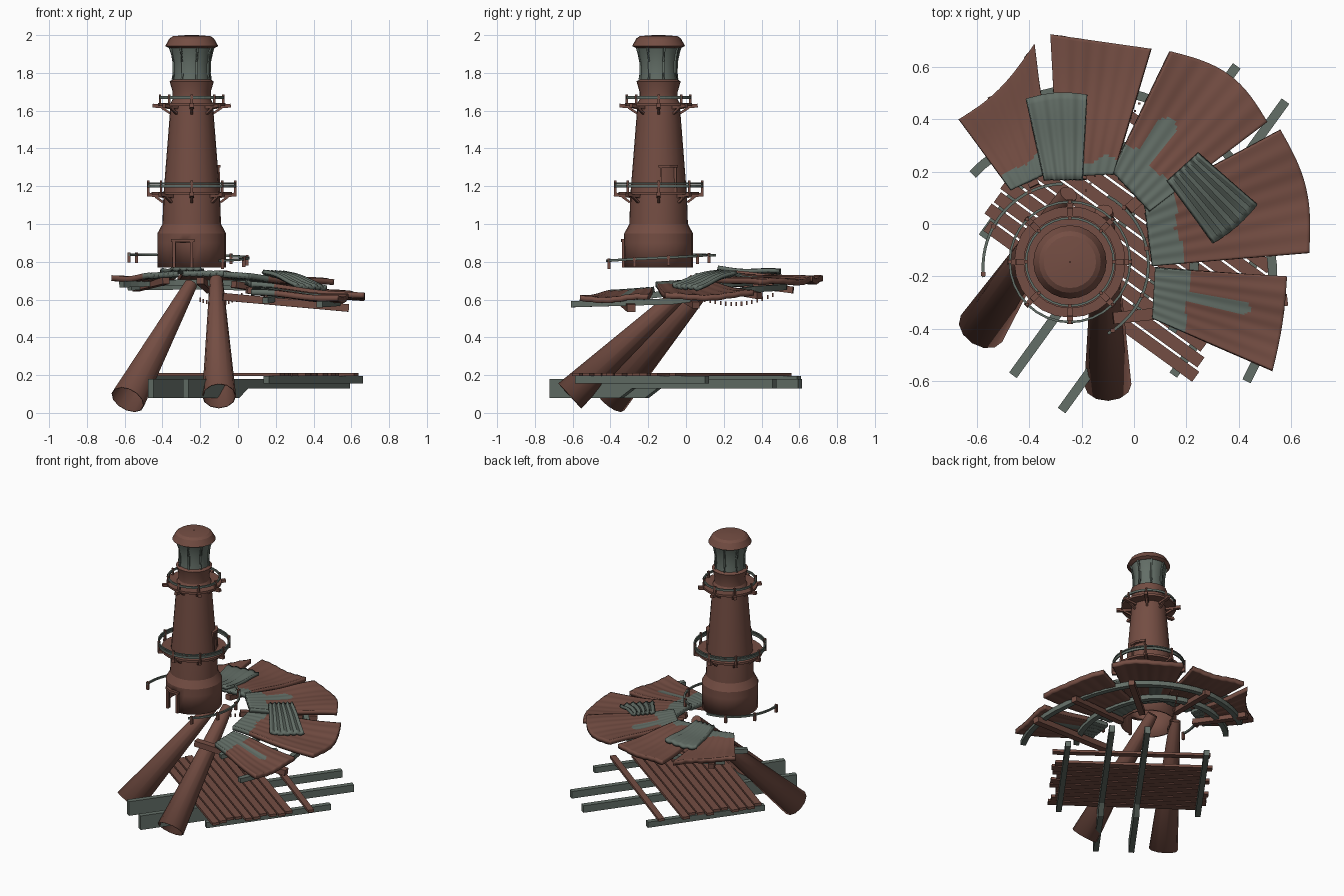
import bpy, bmesh, math, random
from mathutils import Vector as V

if "Cube" in bpy.data.objects:
    bpy.data.objects.remove(bpy.data.objects["Cube"])
random.seed(4)
CX, CY = -0.245, -0.145          # tower axis
Z = V((0, 0, 1))

def mat(name, c):
    m = bpy.data.materials.new(name)
    m.diffuse_color = (*c, 1)
    m.use_nodes = True
    m.node_tree.nodes["Principled BSDF"].inputs["Base Color"].default_value = m.diffuse_color
    return m
RED = mat("rust_red", (0.175, 0.075, 0.056))
GRAY = mat("weathered_gray", (0.125, 0.157, 0.135))

def shade(ob, deg):
    bpy.context.view_layer.objects.active = ob
    ob.select_set(True)
    bpy.ops.object.shade_smooth_by_angle(angle=math.radians(deg))
    ob.select_set(False)

def make(name, verts, faces, mats, smooth=0):
    me = bpy.data.meshes.new(name)
    me.from_pydata([tuple(v) for v in verts], [], faces)
    for m in mats:
        me.materials.append(m)
    ob = bpy.data.objects.new(name, me)
    bpy.context.collection.objects.link(ob)
    bm = bmesh.new(); bm.from_mesh(me)
    bmesh.ops.recalc_face_normals(bm, faces=bm.faces)
    bm.to_mesh(me); bm.free()
    if smooth:
        shade(ob, smooth)
    return ob

def sweep(name, pts, w, h, m=RED):
    """Rectangular bar along a list of points."""
    pts = [V(p) for p in pts]
    vs, fs, n = [], [], len(pts)
    for i, p in enumerate(pts):
        d = (pts[min(i + 1, n - 1)] - pts[max(i - 1, 0)]).normalized()
        s = d.cross(Z) if abs(d.z) < 0.99 else V((1, 0, 0))
        s.normalize()
        u = s.cross(d)
        vs += [p + s * a * w / 2 + u * b * h / 2 for a, b in ((-1, -1), (1, -1), (1, 1), (-1, 1))]
    for i in range(n - 1):
        fs += [(4*i + k, 4*i + (k+1) % 4, 4*i + 4 + (k+1) % 4, 4*i + 4 + k) for k in range(4)]
    fs += [(0, 1, 2, 3), tuple(4*n - 4 + k for k in range(4))]
    return make(name, vs, fs, [m])

def lathe(name, prof, m=RED, n=24, skip=None, closed=False):
    """Turn (radius, z) points about the tower axis."""
    vs, fs = [], []
    for r, z in prof:
        vs += [(CX + r*math.cos(2*math.pi*k/n), CY + r*math.sin(2*math.pi*k/n), z) for k in range(n)]
    rows = len(prof)
    for i in range(rows if closed else rows - 1):
        j = (i + 1) % rows
        for k in range(n):
            if not (skip and skip(i, k)):
                fs.append((i*n + k, i*n + (k+1) % n, j*n + (k+1) % n, j*n + k))
    return make(name, vs, fs, [m], 31 if n < 20 else 20)

def polar(a, r, z):
    a = math.radians(a)
    return V((CX + r*math.cos(a), CY + r*math.sin(a), z))

def arc(a0, a1, r, z, n=24):
    return [polar(a0 + (a1-a0)*i/n, r, z) for i in range(n + 1)]

# tower shell with an open doorway in the front of the base
tower = lathe("tower_wall", [(0.182, 0.77), (0.182, 0.90), (0.182, 0.95), (0.155, 1.0), (0.15, 1.15),
              (0.113, 1.62), (0.112, 1.64), (0.101, 1.66), (0.101, 1.70), (0.117, 1.755), (0.10, 1.765), (0.002, 1.766)],
              skip=lambda i, k: i == 0 and k in (16, 17))
sol = tower.modifiers.new("wall", 'SOLIDIFY')
sol.thickness, sol.offset = 0.012, -1
for a in (240, 270):
    sweep("door_post", [polar(a, 0.187, 0.77), polar(a, 0.187, 0.905)], 0.016, 0.016)
sweep("door_lintel", [polar(236, 0.188, 0.912), polar(255, 0.196, 0.912), polar(274, 0.188, 0.912)], 0.02, 0.016)
# upper door facing right
for a in (5, 38):
    sweep("gallery_door_post", [polar(a, 0.147, 1.17), polar(a, 0.142, 1.30)], 0.012, 0.012)
sweep("gallery_door_lintel", [polar(0, 0.143, 1.305), polar(21, 0.15, 1.305), polar(42, 0.143, 1.305)], 0.02, 0.014)

# lantern room and cap
lathe("lantern_glass", [(0.1, 1.76), (0.096, 1.80), (0.098, 1.86), (0.108, 1.91), (0.118, 1.94)], GRAY, 12)
for k in range(8):
    a = k*45 + 15
    sweep("lantern_rib", [polar(a, r, z) for r, z in ((0.104, 1.765), (0.099, 1.80), (0.101, 1.86), (0.111, 1.91), (0.119, 1.935))], 0.01, 0.01, GRAY)
lathe("cap", [(0.002, 1.932), (0.12, 1.932), (0.14, 1.942), (0.136, 1.95), (0.118, 1.982), (0.1, 1.994), (0.05, 1.999), (0.002, 2.0)])

# two galleries: floor ring, joists, posts, rails
for tag, z, ri, ro, rj, rr, hp, rails in (("lower", 1.155, 0.14, 0.213, 0.237, 0.23, 0.075, ((0.045, 0.016), (0.062, 0.008))),
                                          ("upper", 1.625, 0.1, 0.178, 0.207, 0.168, 0.06, ((0.045, 0.014),))):
    lathe(tag + "_gallery_floor", [(ri, z), (ro, z), (ro, z + 0.015), (ri, z + 0.015)], closed=True)
    for k in range(8):
        a = k*45
        sweep(tag + "_gallery_joist", [polar(a, ri, z - 0.008), polar(a, rj, z + 0.002)], 0.022, 0.02)
        sweep(tag + "_gallery_brace", [polar(a, ri + 0.012, z - 0.04), polar(a, ro - 0.02, z - 0.01)], 0.014, 0.012)
        sweep(tag + "_gallery_post", [polar(a, rr, z), polar(a, rr, z + hp)], 0.013, 0.013)
    for dz, th in rails:
        sweep(tag + "_gallery_rail", arc(0, 360, rr, z + dz, 32), 0.009, th, GRAY)

# broken railing around the tower base
for a0, a1, r0, r1, z0, z1, posts in ((190, 95, 0.335, 0.3, 0.838, 0.835, (188, 155, 120)), (60, -62, 0.29, 0.31, 0.835, 0.805, (45, 10, -25, -58))):
    sweep("base_rail", [polar(a0 + (a1-a0)*t/20, r0 + (r1-r0)*t/20, z0 + (z1-z0)*t/20) for t in range(21)], 0.011, 0.013, GRAY)
    for a in posts:
        t = (a - a0)/(a1 - a0)
        p = polar(a, r0 + (r1-r0)*t, z0 + (z1-z0)*t + 0.012)
        sweep("base_rail_post", [p, p - Z*0.055], 0.016, 0.016)

# bent plank sheets
def sheet(name, i1, i2, o1, o2, zs, bulge, rule, boards=6, thick=0.03, amp=0.0015, n=44, m=44, edge=0.007):
    """zs: top heights at the four corners in the same order."""
    c = [V((*p, z)) for p, z in zip((i1, i2, o1, o2), zs)]
    ph = random.random()*6
    vs, fs, mi = [], [], []
    out = ((c[2] + c[3]) - (c[0] + c[1])).normalized()
    for i in range(n + 1):
        t = i/n
        for j in range(m + 1):
            s = j/m
            p = c[0].lerp(c[1], s).lerp(c[2].lerp(c[3], s), t)
            p += out*bulge*t*math.sin(math.pi*s)
            p.z += amp*math.cos(2*math.pi*boards*s) + edge*t*math.sin(s*7 + ph) + 0.006*math.sin(t*6 + ph)
            vs.append(p)
    for i in range(n):
        for j in range(m):
            a = i*(m+1) + j
            fs.append((a, a + 1, a + m + 2, a + m + 1))
            mi.append(1 if rule((i + .5)/n, (j + .5)/m) else 0)
    ob = make(name, vs, fs, [RED, GRAY])
    if sum(f.normal.z for f in ob.data.polygons) < 0:
        ob.data.flip_normals()
    for f, k in zip(ob.data.polygons, mi):
        f.material_index = k
    so = ob.modifiers.new("thickness", 'SOLIDIFY')
    so.thickness, so.offset = thick, -1
    shade(ob, 35)

def blot(band, centre, half, reach):
    # worn inner band plus a round-ended streak
    return lambda t, s: t < band + 0.02*math.sin(s*9) or (t < reach and abs(s - centre) < half*min(1, math.sqrt(max(0, reach - t)/0.06)))
sheet("roof_panel", (-0.47, 0.13), (-0.32, 0.2), (-0.67, 0.4), (-0.38, 0.69), (0.735, 0.745, 0.715, 0.715), -0.03, blot(0.19, 0.5, 0, 0))
sheet("roof_panel", (-0.29, 0.18), (-0.08, 0.19), (-0.32, 0.725), (0.065, 0.67), (0.75, 0.75, 0.72, 0.715), 0.0, blot(0.11, 0.8, 0.2, 0.15))
sheet("roof_panel", (-0.08, 0.2), (0.06, 0.05), (0.14, 0.66), (0.51, 0.39), (0.745, 0.735, 0.715, 0.70), 0.06, blot(0.22, 0.33, 0.12, 0.55))
sheet("roof_panel", (0.04, 0.08), (0.07, -0.16), (0.56, 0.36), (0.67, -0.11), (0.705, 0.69, 0.64, 0.625), 0.045, blot(0.19, 0.5, 0, 0))
sheet("roof_panel", (0.08, -0.17), (0.07, -0.36), (0.585, -0.2), (0.53, -0.56), (0.665, 0.65, 0.625, 0.615), 0.01, blot(0.26, 0.42, 0.09, 0.75))
# loose gray patches lying on the panels
allgray = lambda t, s: True
sheet("loose_patch", (-0.34, 0.17), (-0.2, 0.17), (-0.41, 0.48), (-0.18, 0.495), (0.772, 0.772, 0.752, 0.752), 0.015, allgray, 4, 0.02, 0.004, 12, 32, 0.003)
sheet("loose_patch", (0.24, 0.265), (0.135, 0.17), (0.47, 0.07), (0.31, -0.07), (0.752, 0.757, 0.675, 0.69), 0.01, allgray, 5, 0.02, 0.006, 12, 30, 0.003)

# curved gray ring beams under the panels
def ring_beam(a0, r0, r1, heights):
    pts = []
    for i in range(29):
        t = i/28
        f = t*(len(heights) - 1); k = min(int(f), len(heights) - 2)
        pts.append(polar(a0 - (a0 + 34)*t, r0 + (r1-r0)*t, heights[k] + (heights[k+1]-heights[k])*(f-k)))
    sweep("ring_beam", pts, 0.035, 0.032, GRAY)
ring_beam(138, 0.5, 0.47, (0.68, 0.69, 0.685, 0.635, 0.595))
ring_beam(122, 0.62, 0.815, (0.665, 0.67, 0.655, 0.59, 0.575))
# radial joists
for a, r0, r1, z0, z1 in ((115, 0.32, 0.7, 0.7, 0.66), (82, 0.32, 0.72, 0.7, 0.65), (42, 0.3, 0.8, 0.68, 0.62), (14, 0.3, 0.82, 0.65, 0.57)):
    sweep("radial_joist", [polar(a, r0, z0), polar(a, r1, z1)], 0.04, 0.035)
sweep("radial_joist", [(-0.08, -0.36, 0.615), (0.585, -0.29, 0.555)], 0.045, 0.04)
# hanging row of pegs
for i in range(14):
    p = V((-0.2, 0.1, 0.61)).lerp(V((0.02, 0.46, 0.635)), i/13) - Z*0.035*math.sin(math.pi*i/13)
    sweep("hanging_peg", [p, p - Z*0.022], 0.008, 0.008)

# two tapered open leg pipes
def leg(b, t, rb, rt, n=12):
    b, t = V(b), V(t)
    q = (t - b).to_track_quat('Z', 'Y')
    vs = [p + q @ V((r*math.cos(2*math.pi*k/n), r*math.sin(2*math.pi*k/n), 0)) for p, r in ((b, rb), (t, rt)) for k in range(n)]
    fs = [(k, (k+1) % n, n + (k+1) % n, n + k) for k in range(n)] + [tuple(range(n, 2*n))]
    ob = make("leg_pipe", vs, fs, [RED], 35)
    so = ob.modifiers.new("wall", 'SOLIDIFY')
    so.thickness = 0.006
leg((-0.583, -0.4, 0.071), (-0.25, 0.115, 0.68), 0.094, 0.035)
leg((-0.1, -0.615, 0.09), (-0.115, 0.05, 0.705), 0.09, 0.035)

# lower deck, turned on the ground plane: u along planks, v along beams
def uv(u, v, z):
    return V((0.81*u + 0.586*v, -0.586*u + 0.81*v, z))
for i in range(10):
    v = -0.335 + i*0.056
    sweep("deck_plank", [uv(-0.47 + random.uniform(-.03, .03), v, 0.203), uv(0.52 + random.uniform(-.04, .03), v, 0.203)], 0.047, 0.018)
sweep("loose_deck_plank", [uv(-0.47, 0.33, 0.203), uv(0.55, 0.31, 0.203)], 0.04, 0.018)
for u, v0, v1 in ((-0.44, -0.38, 0.42), (0.46, -0.38, 0.47)):
    sweep("deck_edge_beam", [uv(u, v0, 0.175), uv(u, v1, 0.175)], 0.035, 0.04, GRAY)
# long stepped ground beams
side = [(-0.74, 0.08), (-0.28, 0.08), (-0.2, 0.13), (0.72, 0.13), (0.72, 0.18), (-0.74, 0.18)]
for u in (-0.036, 0.194):
    vs = [uv(u + d, v, z) for d in (-0.018, 0.018) for v, z in side]
    fs = [tuple(range(6)), tuple(range(11, 5, -1))] + [(k, (k+1) % 6, 6 + (k+1) % 6, 6 + k) for k in range(6)]
    make("ground_beam", vs, fs, [GRAY])
